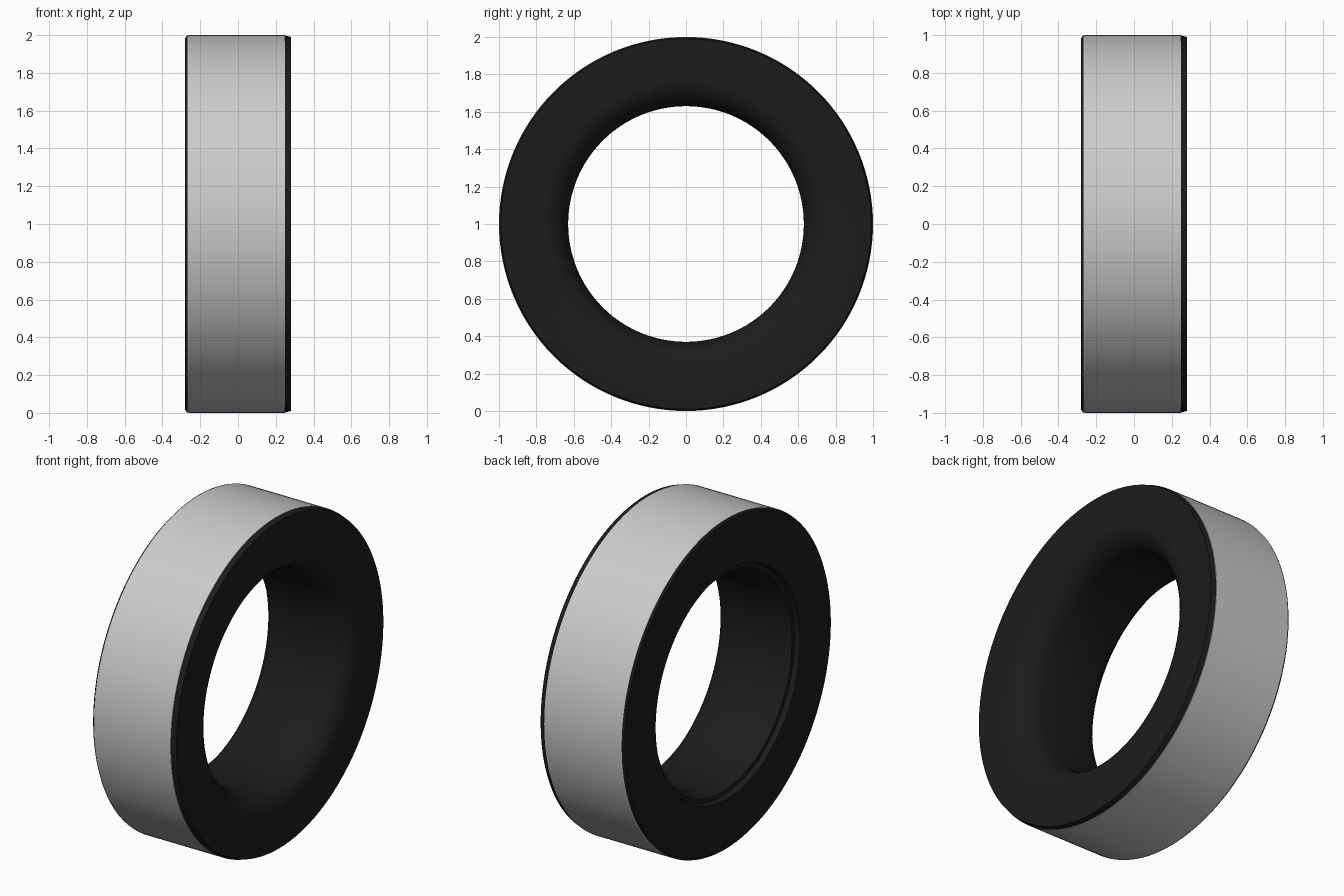
import bpy, bmesh, math

if "Cube" in bpy.data.objects:
    bpy.data.objects.remove(bpy.data.objects["Cube"])

SIDES = 128


def material(name, color):
    m = bpy.data.materials.new(name)
    m.diffuse_color = color
    m.use_nodes = True
    m.node_tree.nodes["Principled BSDF"].inputs["Base Color"].default_value = m.diffuse_color
    return m


def lathe(name, profile, mat=None):
    """Revolve a closed (x, radius) profile around the x axis at z = 1."""
    bm = bmesh.new()
    rings = []
    for i in range(SIDES):
        a = 2 * math.pi * i / SIDES
        rings.append([bm.verts.new((x, r * math.cos(a), 1 + r * math.sin(a)))
                      for x, r in profile])
    n = len(profile)
    for i in range(SIDES):
        a, b = rings[i], rings[(i + 1) % SIDES]
        for j in range(n):
            k = (j + 1) % n
            bm.faces.new((a[j], a[k], b[k], b[j]))
    bmesh.ops.recalc_face_normals(bm, faces=bm.faces)
    mesh = bpy.data.meshes.new(name)
    bm.to_mesh(mesh)
    bm.free()
    ob = bpy.data.objects.new(name, mesh)
    bpy.context.collection.objects.link(ob)
    if mat:
        mesh.materials.append(mat)
    bpy.context.view_layer.objects.active = ob
    ob.select_set(True)
    bpy.ops.object.shade_smooth_by_angle(angle=math.radians(30))
    ob.select_set(False)
    return ob


rubber = material("black_rubber", (0.012, 0.012, 0.012, 1))

# Rounded flare leading from the right face into the bore
flare = []
for i in range(11):
    t = math.pi / 2 * i / 10
    flare.append((0.28 - 0.16 * (1 - math.cos(t)),
                  0.77 - 0.14 * math.sin(t)))

# Rubber body: seat for the band, chamfered rims, flared bore, stepped left lip
body = [(-0.268, 0.98), (-0.268, 0.998), (-0.28, 0.985),
        (-0.28, 0.69), (-0.25, 0.68), (-0.25, 0.655), (-0.19, 0.63)]
body += flare[::-1]
body += [(0.28, 0.99), (0.25, 0.998), (0.25, 0.98)]
lathe("rubber_ring", body, rubber)

# Grey outer band
lathe("outer_band", [(-0.268, 0.985), (-0.268, 0.996), (-0.262, 1.0),
                     (0.249, 1.0), (0.249, 0.985)])
